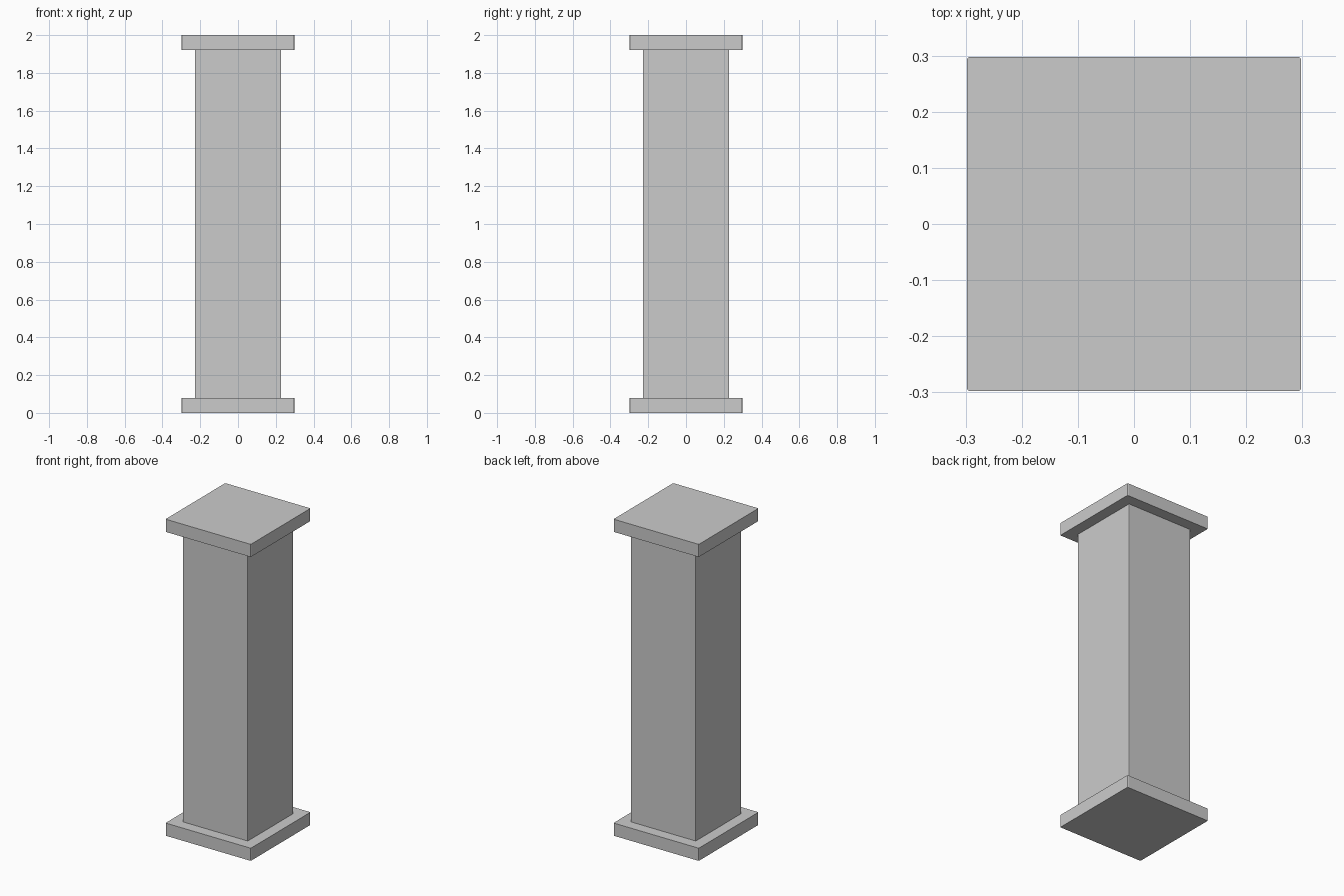
import bpy
import bmesh

if "Cube" in bpy.data.objects:
    bpy.data.objects.remove(bpy.data.objects["Cube"])


def block(name, half, z0, z1, corner):
    """Square block with softly rounded vertical edges."""
    bm = bmesh.new()
    bmesh.ops.create_cube(bm, size=1)
    for v in bm.verts:
        v.co.x *= 2 * half
        v.co.y *= 2 * half
        v.co.z = z1 if v.co.z > 0 else z0
    upright = [e for e in bm.edges
               if abs(e.verts[0].co.z - e.verts[1].co.z) > 0.01]
    bmesh.ops.bevel(bm, geom=upright, offset=corner, segments=2,
                    profile=0.5, affect='EDGES')
    mesh = bpy.data.meshes.new(name)
    bm.to_mesh(mesh)
    bm.free()
    obj = bpy.data.objects.new(name, mesh)
    bpy.context.collection.objects.link(obj)
    return obj


SLAB = 0.08

# Base and cap slabs
block("base_slab", 0.298, 0, SLAB, 0.006)
block("cap_slab", 0.298, 2 - SLAB, 2, 0.006)

# Square shaft between them
block("shaft", 0.228, SLAB, 2 - SLAB, 0.004)
